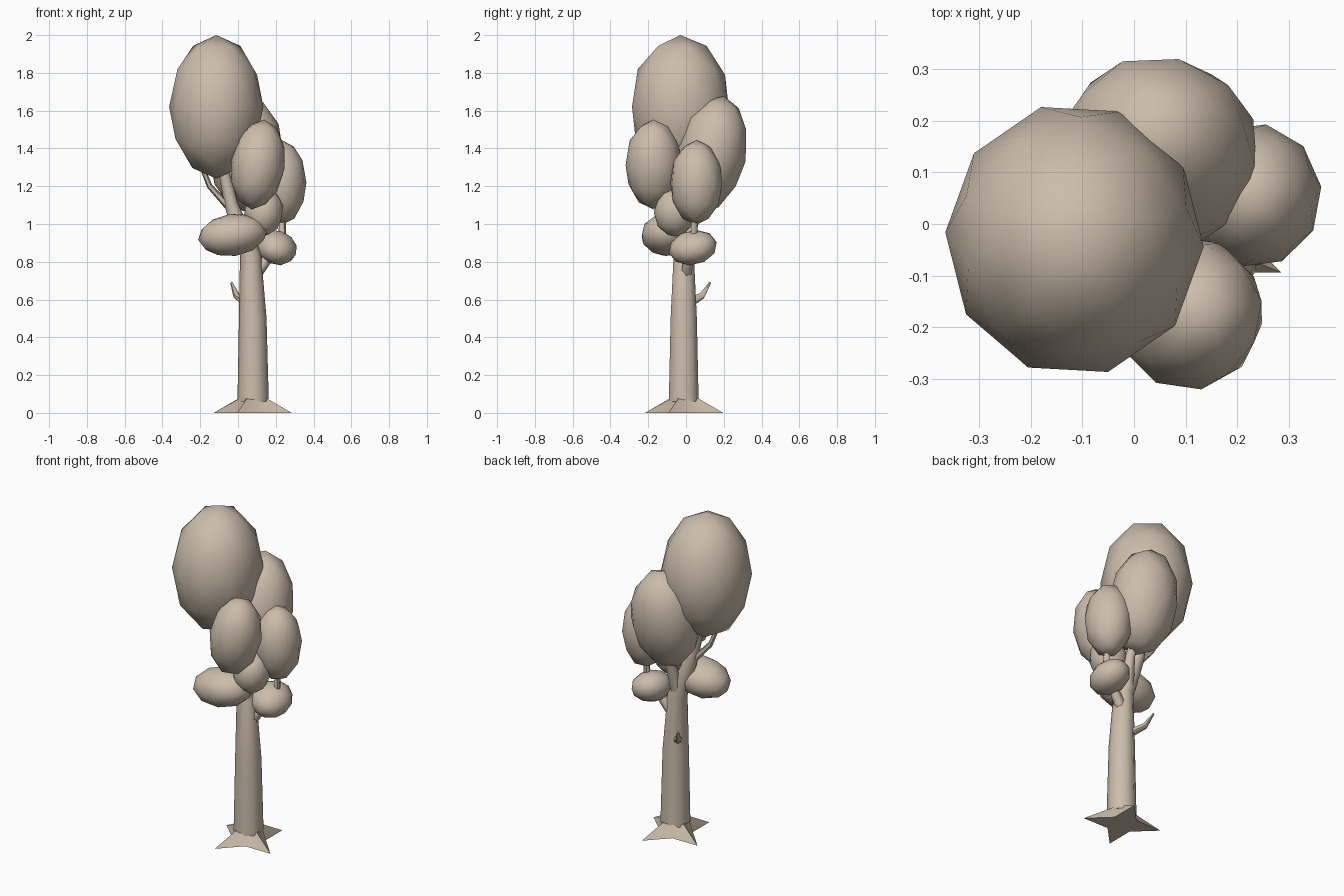
import bpy, bmesh
from math import sin, cos, pi, radians
from mathutils import Vector, Matrix, Euler

cube = bpy.data.objects.get("Cube")
if cube:
    bpy.data.objects.remove(cube, do_unlink=True)

# One warm beige for the whole tree
clay = bpy.data.materials.new("warm beige")
clay.use_nodes = True
color = (0.60, 0.51, 0.41, 1)
clay.diffuse_color = color
clay.node_tree.nodes["Principled BSDF"].inputs["Base Color"].default_value = color


def finish(bm, name, angle=180):
    bmesh.ops.recalc_face_normals(bm, faces=bm.faces)
    mesh = bpy.data.meshes.new(name)
    bm.to_mesh(mesh)
    bm.free()
    mesh.materials.append(clay)
    obj = bpy.data.objects.new(name, mesh)
    bpy.context.collection.objects.link(obj)
    bpy.ops.object.select_all(action='DESELECT')
    obj.select_set(True)
    bpy.context.view_layer.objects.active = obj
    bpy.ops.object.shade_smooth_by_angle(angle=radians(angle))
    return obj


def bridge(bm, rings):
    for a, b in zip(rings, rings[1:]):
        n = len(a)
        for i in range(n):
            j = (i + 1) % n
            bm.faces.new((a[i], a[j], b[j], b[i]))
    bm.faces.new(rings[0])
    bm.faces.new(rings[-1])


def limb(name, path, radii, sides=6):
    """Tapered tube that follows a path."""
    pts = [Vector(p) for p in path]
    bm = bmesh.new()
    rings = []
    for i, (p, r) in enumerate(zip(pts, radii)):
        t = pts[min(i + 1, len(pts) - 1)] - pts[max(i - 1, 0)]
        turn = Vector((0, 0, 1)).rotation_difference(t.normalized())
        rings.append([bm.verts.new(p + turn @ Vector((r * cos(2 * pi * k / sides),
                      r * sin(2 * pi * k / sides), 0))) for k in range(sides)])
    bridge(bm, rings)
    return finish(bm, name, 60)


def foliage(name, center, size, tilt=(0, 0), spin=0):
    """Faceted egg of leaves, tilted about x and y in degrees."""
    bm = bmesh.new()
    bmesh.ops.create_icosphere(bm, subdivisions=2, radius=1)
    turn = Euler((radians(tilt[0]), radians(tilt[1]), 0)).to_matrix().to_4x4()
    bm.transform(Matrix.Translation(center) @ turn @ Matrix.Diagonal((*size, 1))
                 @ Matrix.Rotation(radians(spin), 4, 'Z'))
    return finish(bm, name)


# Roots: a four-pointed star rising into the trunk foot
bm = bmesh.new()
foot = Vector((0.078, -0.01, 0))
rings = []
for z, tip, valley in ((0, 0.223, 0.09), (0.075, 0.084, 0.078)):
    ring = []
    for k in range(8):
        a = radians(-22 + 45 * k)
        r = valley if k % 2 else tip
        ring.append(bm.verts.new(foot + Vector((r * cos(a), r * sin(a), z))))
    rings.append(ring)
bridge(bm, rings)
finish(bm, "roots", 40)

# Trunk and limbs
limb("trunk", [(0.08, -0.012, 0.06), (0.078, -0.012, 0.5), (0.066, -0.012, 0.84),
               (0.01, -0.01, 0.98), (-0.035, -0.01, 1.1), (-0.08, -0.02, 1.3)],
     [0.083, 0.073, 0.056, 0.046, 0.036, 0.028], 10)
limb("back_limb", [(0.05, -0.01, 0.84), (0.07, 0.05, 1.05), (0.06, 0.11, 1.25)],
     [0.045, 0.03, 0.02])
limb("front_limb", [(0.05, -0.01, 0.86), (0.09, -0.07, 1.02), (0.1, -0.14, 1.2)],
     [0.04, 0.03, 0.02])
limb("left_limb", [(0.09, 0, 0.73), (0.18, 0.02, 0.85), (0.235, 0.042, 0.95), (0.235, 0.05, 1.1)],
     [0.034, 0.026, 0.02, 0.018])
limb("right_twig", [(-0.04, -0.01, 1.08), (-0.15, -0.02, 1.2), (-0.215, -0.03, 1.36)],
     [0.02, 0.015, 0.011])
limb("broken_stub", [(0.05, 0.01, 0.58), (-0.008, 0.085, 0.62), (-0.035, 0.128, 0.69)],
     [0.027, 0.018, 0.006])

# Leaf masses, from the crown downward
foliage("crown_top", (-0.115, -0.03, 1.62), (0.25, 0.265, 0.38), (0, 0), 15)
foliage("crown_back", (0.045, 0.135, 1.37), (0.2, 0.185, 0.315), (-12, 0), 40)
foliage("crown_front", (0.105, -0.172, 1.315), (0.145, 0.15, 0.24), (0, 8), 10)
foliage("crown_left", (0.23, 0.055, 1.22), (0.133, 0.14, 0.225), (0, 0), 25)
foliage("crown_middle", (0.135, -0.06, 1.06), (0.105, 0.11, 0.13), (0, 10), 0)
foliage("low_right_tuft", (-0.028, -0.105, 0.942), (0.185, 0.135, 0.112), (0, -8), 20)
foliage("low_left_tuft", (0.205, 0.036, 0.875), (0.11, 0.13, 0.09), (12, 18), 5)
